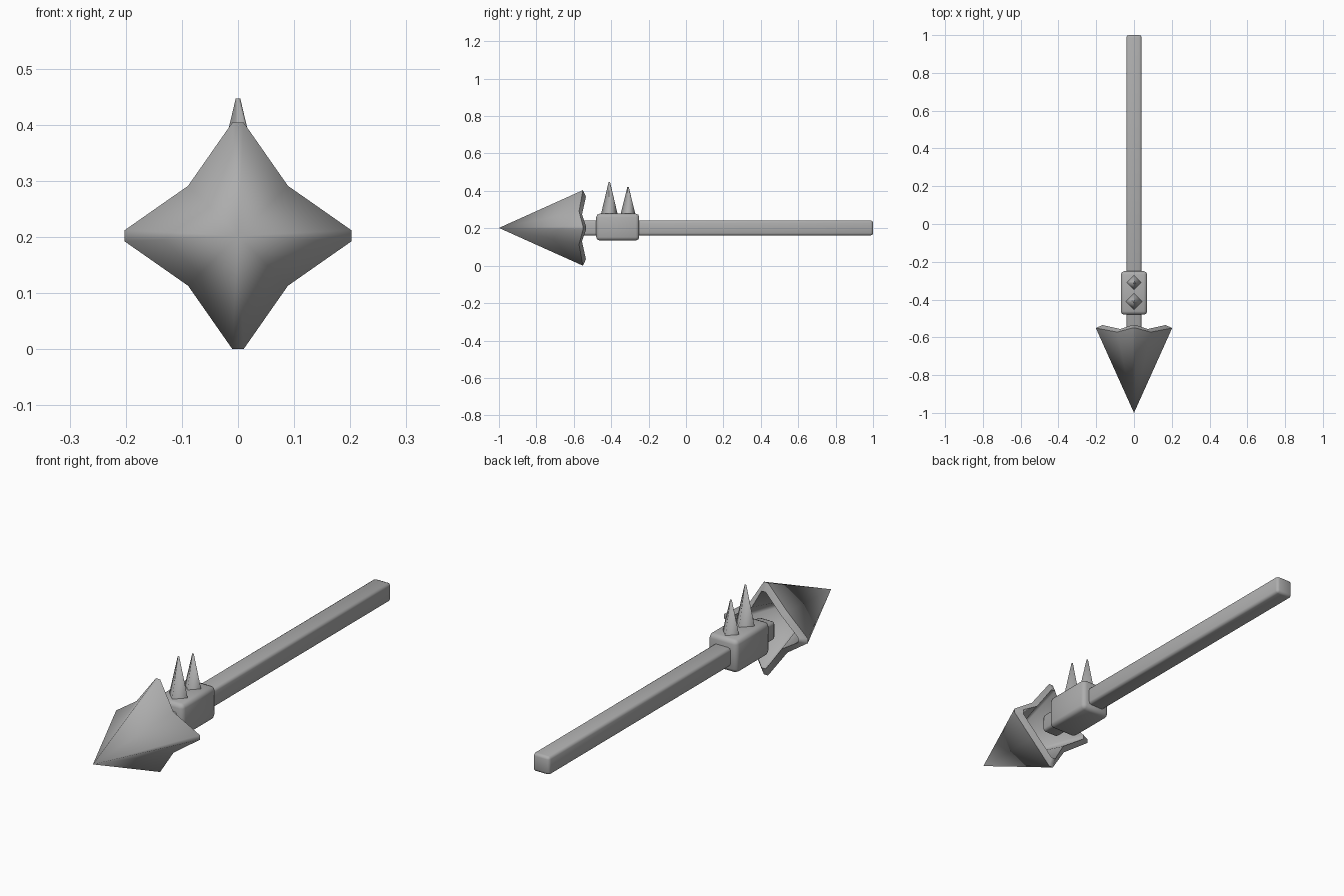
import bpy, bmesh, math
from mathutils import Matrix, Vector

cube = bpy.data.objects.get("Cube")
if cube:
    bpy.data.objects.remove(cube, do_unlink=True)

AXIS_Z = 0.202  # height of the weapon's centre line

# One plain grey for every part
grey = bpy.data.materials.new("plain_grey")
grey.use_nodes = True
COLOUR = (0.42, 0.42, 0.42, 1)
grey.diffuse_color = COLOUR
grey.node_tree.nodes["Principled BSDF"].inputs["Base Color"].default_value = COLOUR
grey.use_backface_culling = True


def finish(name, bm, angle=60):
    mesh = bpy.data.meshes.new(name)
    bm.to_mesh(mesh)
    bm.free()
    mesh.materials.append(grey)
    obj = bpy.data.objects.new(name, mesh)
    bpy.context.collection.objects.link(obj)
    bpy.ops.object.select_all(action='DESELECT')
    obj.select_set(True)
    bpy.context.view_layer.objects.active = obj
    bpy.ops.object.shade_smooth_by_angle(angle=math.radians(angle))
    return obj


def rounded_box(name, low, high, bevel):
    low, high = Vector(low), Vector(high)
    bm = bmesh.new()
    bmesh.ops.create_cube(bm, size=1)
    bmesh.ops.scale(bm, vec=high - low, verts=bm.verts)
    bmesh.ops.translate(bm, vec=(low + high) / 2, verts=bm.verts)
    bmesh.ops.bevel(bm, geom=list(bm.edges), offset=bevel, segments=2,
                    profile=0.5, affect='EDGES')
    return finish(name, bm)


def spike(name, y, radius, top):
    base = 0.265
    bm = bmesh.new()
    place = Matrix.Translation((0, y, (base + top) / 2)) @ Matrix.Rotation(math.pi / 4, 4, 'Z')
    bmesh.ops.create_cone(bm, cap_ends=True, segments=4, radius1=radius,
                          radius2=0.004, depth=top - base, matrix=place)
    # stand the corners on the x and y axes
    corner = max(bm.verts, key=lambda v: v.co.x).co
    if abs(corner.y - y) > radius / 2:
        bmesh.ops.rotate(bm, cent=(0, y, 0), verts=bm.verts,
                         matrix=Matrix.Rotation(math.pi / 4, 3, 'Z'))
    return finish(name, bm, 95)


def star_ring(bm, fin, fin_y, dip, dip_y):
    """Four blunt fins with a shallow notch between each pair."""
    ring = []
    for quarter in range(4):
        turn = Matrix.Rotation(quarter * math.pi / 2, 3, 'Y')
        for x, y, z in ((-0.01, fin_y, fin), (0.01, fin_y, fin), (dip, dip_y, dip)):
            ring.append(bm.verts.new(turn @ Vector((x, y, z)) + Vector((0, 0, AXIS_Z))))
    return ring


# Hollow arrow head: outer skin, inner skin and the rim joining them
bm = bmesh.new()
outer = star_ring(bm, 0.202, -0.551, 0.089, -0.572)
inner = star_ring(bm, 0.167, -0.535, 0.072, -0.556)
outer_tip = bm.verts.new((0, -1, AXIS_Z))
inner_tip = bm.verts.new((0, -0.96, AXIS_Z))
for i in range(len(outer)):
    j = (i + 1) % len(outer)
    bm.faces.new((outer_tip, outer[i], outer[j]))
    bm.faces.new((inner_tip, inner[j], inner[i]))
    bm.faces.new((outer[i], inner[i], inner[j], outer[j]))
# the shell faces inward, so its inner skin shows
bmesh.ops.recalc_face_normals(bm, faces=bm.faces)
bmesh.ops.reverse_faces(bm, faces=bm.faces)
finish("arrow_head", bm)

# Shaft and collar
rounded_box("shaft", (-0.04, -0.56, AXIS_Z - 0.04), (0.04, 1, AXIS_Z + 0.04), 0.012)
rounded_box("collar", (-0.07, -0.48, 0.135), (0.07, -0.25, 0.278), 0.018)

# Spikes on the collar
spike("front_spike", -0.41, 0.047, 0.447)
spike("rear_spike", -0.31, 0.042, 0.42)
